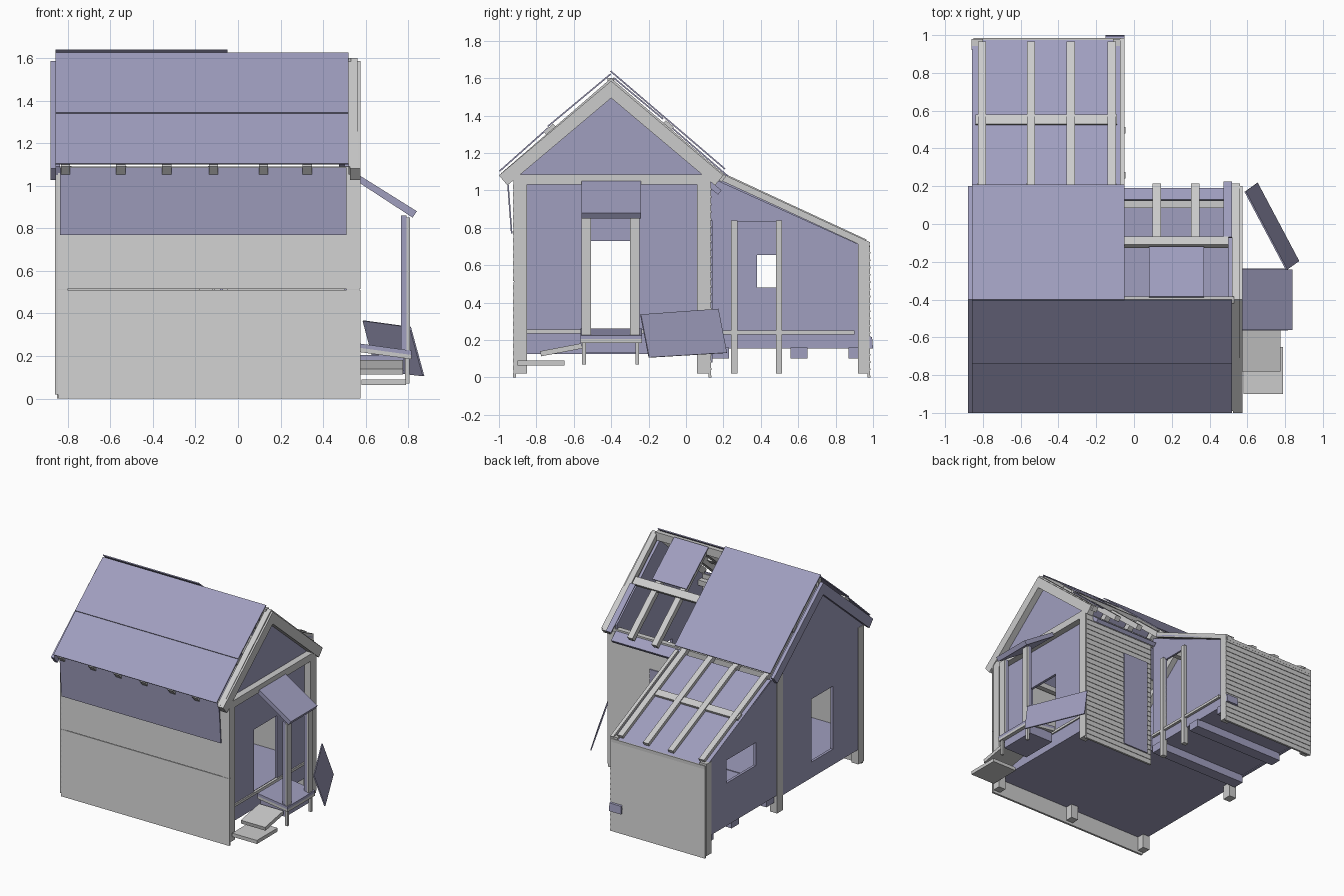
import bpy, bmesh, math
from mathutils import Vector


def material(name, rgb):
    m = bpy.data.materials.new(name)
    m.diffuse_color = (*rgb, 1)
    return m


LILAC = material("weathered_panel", (0.35, 0.343, 0.52))
GREY = material("weathered_timber", (0.54, 0.54, 0.52))


def finish(name, bm, mat):
    bmesh.ops.recalc_face_normals(bm, faces=bm.faces)
    me = bpy.data.meshes.new(name)
    bm.to_mesh(me)
    bm.free()
    ob = bpy.data.objects.new(name, me)
    bpy.context.collection.objects.link(ob)
    me.materials.append(mat)
    return ob


def extrude(name, pts, vec, mat=GREY):
    """Closed solid: polygon pts pushed along vec."""
    bm = bmesh.new()
    a = [bm.verts.new(p) for p in pts]
    b = [bm.verts.new(Vector(p) + Vector(vec)) for p in pts]
    bm.faces.new(a)
    bm.faces.new(b[::-1])
    for i in range(len(a)):
        bm.faces.new((a[i - 1], b[i - 1], b[i], a[i]))
    return finish(name, bm, mat)


def prism(name, yz, x0, x1, mat=GREY):
    return extrude(name, [(x0, y, z) for y, z in yz], (x1 - x0, 0, 0), mat)


def box(name, x0, x1, y0, y1, z0, z1, mat=GREY):
    return prism(name, [(y0, z0), (y1, z0), (y1, z1), (y0, z1)], x0, x1, mat)


def slope(name, a, b, t, x0, x1, mat=GREY):
    """Board whose top runs a -> b in the yz plane, t thick below it."""
    a, b = Vector(a), Vector(b)
    d = (b - a).normalized()
    n = Vector((d.y, -d.x)) * t
    if n.y > 0:
        n = -n
    return prism(name, [a, b, b + n, a + n], x0, x1, mat)


def cut(ob, *box_args):
    c = box(ob.name + "_cutter", *box_args)
    c.hide_render = True
    c.hide_set(True)
    m = ob.modifiers.new("opening", "BOOLEAN")
    m.operation, m.solver, m.object = "DIFFERENCE", "EXACT", c


def clapboard(name, x0, x1, y, side, z0, z1):
    """Overlapping boards: shallow sawtooth profile on the outer side."""
    n = round((z1 - z0) / 0.04)
    h = (z1 - z0) / n
    pts = [(y - side * 0.012, z1), (y - side * 0.012, z0)]
    for i in range(n):
        pts += [(y + side * 0.004, z0 + i * h), (y, z0 + (i + 1) * h)]
    prism(name, pts, x0, x1)


# Floors and joists
box("main_floor", -0.84, 0.52, -0.908, 0.12, 0.13, 0.24, LILAC)
box("lean_to_floor", -0.84, -0.07, 0.12, 0.95, 0.16, 0.235, LILAC)
for y0, y1 in ((0.56, 0.65), (0.87, 0.92), (0.14, 0.23)):
    box("floor_joist", -0.84, -0.06, y0, y1, 0.10, 0.16, LILAC)

# Corner and middle posts
for x0, x1, y0, y1, z1 in (
        (0.51, 0.57, -0.92, -0.85, 1.06), (0.51, 0.57, 0.06, 0.13, 1.06),
        (-0.86, -0.80, -0.92, -0.85, 1.06), (-0.86, -0.80, 0.06, 0.13, 1.06),
        (-0.18, -0.12, -0.91, -0.85, 1.06), (-0.86, -0.80, 0.92, 0.98, 0.72),
        (-0.11, -0.05, 0.92, 0.98, 0.72),
        (-0.085, -0.045, 0.24, 0.275, 0.84), (-0.085, -0.045, 0.48, 0.513, 0.84)):
    box("post", x0, x1, y0, y1, 0.02, z1)

# Clapboard walls
clapboard("front_wall_lower", -0.845, 0.575, -0.922, -1, 0, 0.51)
clapboard("front_wall_upper", -0.845, 0.575, -0.922, -1, 0.515, 1.09)
clapboard("back_wall", -0.05, 0.565, 0.132, 1, 0, 1.04)
clapboard("lean_to_back_wall", -0.85, -0.05, 0.982, 1, 0, 0.70)
box("back_door", -0.01, 0.21, 0.134, 0.143, 0.08, 0.84, LILAC)
prism("loose_board", [(0.98, 0.155), (1.0, 0.155), (0.995, 0.215), (0.98, 0.22)], -0.15, -0.05, LILAC)

# Left wall with two windows
left = prism("left_wall", [(-0.92, 0.13), (0.13, 0.13), (0.13, 0.155), (0.97, 0.155), (0.97, 0.70),
                           (0.2, 1.05), (-0.4, 1.56), (-0.94, 1.09), (-0.92, 1.05)], -0.855, -0.835, LILAC)
cut(left, -0.9, -0.8, -0.55, -0.29, 0.25, 0.73)
cut(left, -0.95, -0.75, 0.38, 0.73, 0.48, 0.655)

# Right gable wall with doorway
gable = prism("right_gable_wall", [(-0.91, 0.125), (0.12, 0.125), (0.12, 1.09), (-0.4, 1.54), (-0.91, 1.09)],
              0.50, 0.52, LILAC)
cut(gable, 0.4, 0.6, -0.55, -0.27, 0.25, 0.73)
box("gable_beam", 0.51, 0.57, -0.92, 0.13, 1.03, 1.085)
box("gable_sill", 0.51, 0.53, -0.86, 0.07, 0.235, 0.255)

# Lean-to right wall with open bay
side = prism("lean_to_side_wall", [(0.13, 0.155), (0.97, 0.155), (0.97, 0.69), (0.13, 1.07)],
             -0.085, -0.07, LILAC)
cut(side, -0.2, 0.0, 0.275, 0.48, 0.25, 0.83)
box("lean_to_sill_rail", -0.08, -0.05, 0.14, 0.90, 0.23, 0.25)
box("lean_to_inner_rail", -0.83, -0.81, 0.14, 0.92, 0.23, 0.25)

# Main roof framing
for x in (-0.81, -0.55, -0.335, -0.115, 0.12, 0.325, 0.54):
    slope("front_rafter", (-0.99, 1.09), (-0.4, 1.60), 0.05, x - 0.022, x + 0.022)
    slope("back_rafter", (-0.4, 1.60), (0.215, 1.075), 0.04, x - 0.022, x + 0.022)
slope("front_purlin", (-0.76, 1.312), (-0.71, 1.356), 0.035, -0.85, 0.52)
slope("back_purlin", (-0.108, 1.375), (-0.065, 1.338), 0.03, -0.85, 0.50)
box("ridge_beam", -0.85, 0.53, -0.42, -0.385, 1.54, 1.60)
for y in (-0.90, 0.085):
    box("wall_plate", -0.84, 0.56, y, y + 0.04, 1.02, 1.06)
for x0, x1, m in ((0.525, 0.575, GREY), (-0.88, -0.855, LILAC)):
    slope("front_bargeboard", (-1.0, 1.08), (-0.4, 1.585), 0.07, x0, x1, m)
    slope("back_bargeboard", (-0.4, 1.585), (0.2, 1.08), 0.07, x0, x1, m)

# Roof sheets
slope("front_roof_lower_sheet", (-1.0, 1.105), (-0.738, 1.338), 0.008, -0.857, 0.52, LILAC)
slope("front_roof_upper_sheet", (-0.742, 1.344), (-0.405, 1.625), 0.008, -0.857, 0.52, LILAC)
slope("back_roof_sheet", (-0.40, 1.64), (0.21, 1.118), 0.008, -0.857, -0.05, LILAC)
slope("back_roof_patch", (-0.385, 1.605), (-0.12, 1.385), 0.008, 0.08, 0.37, LILAC)
slope("back_roof_strip", (-0.07, 1.335), (0.225, 1.08), 0.008, 0.475, 0.52, LILAC)

# Hanging boards below the eaves
slope("front_eave_board", (-0.952, 1.085), (-0.928, 0.77), 0.008, -0.835, 0.51, LILAC)
slope("back_eave_board", (0.13, 1.05), (0.19, 1.0), 0.03, -0.05, 0.50, LILAC)

# Lean-to roof
slope("lean_to_roof_sheet", (0.2, 1.065), (0.975, 0.705), 0.008, -0.857, -0.05, LILAC)
for x in (-0.805, -0.545, -0.335, -0.118):
    slope("lean_to_rafter", (0.2, 1.092), (0.965, 0.737), 0.032, x - 0.022, x + 0.022)
slope("lean_to_purlin", (0.53, 0.930), (0.58, 0.908), 0.025, -0.84, -0.09)
slope("lean_to_bargeboard", (0.2, 1.085), (0.985, 0.722), 0.035, -0.075, -0.05)
box("lean_to_plate", -0.85, -0.06, 0.94, 0.985, 0.68, 0.705)

# Porch
for name, dz, m in (("porch_floor", 0.02, LILAC), ("porch_floor_frame", 0.0, GREY)):
    extrude(name, [(0.56, -0.565, 0.24 + dz), (0.815, -0.565, 0.205 + dz),
                   (0.815, -0.565, 0.185 + dz), (0.56, -0.565, 0.22 + dz)], (0, 0.33, 0), m)
box("porch_floor_skirt", 0.57, 0.78, -0.54, -0.25, 0.13, 0.205, LILAC)
for y in (-0.56, -0.30):
    box("porch_post_inner", 0.765, 0.792, y + 0.005, y + 0.05, 0.20, 0.86, LILAC)
    box("porch_post_outer", 0.792, 0.807, y, y + 0.052, 0.20, 0.85)
for y in (-0.555, -0.27):
    box("porch_foot", 0.785, 0.805, y, y + 0.02, 0.07, 0.21)
extrude("porch_canopy", [(0.56, -0.56, 1.055), (0.84, -0.56, 0.88), (0.82, -0.56, 0.85), (0.56, -0.56, 1.02)],
        (0, 0.32, 0), LILAC)

# Steps and fallen door
slope("tilted_step", (-0.78, 0.14), (-0.56, 0.182), 0.028, 0.57, 0.775)
box("bottom_step", 0.58, 0.79, -0.90, -0.65, 0.063, 0.09)
extrude("fallen_door", [(0.585, 0.17, 0.365), (0.805, -0.245, 0.335), (0.868, -0.20, 0.105), (0.648, 0.215, 0.13)],
        (0.007, 0.004, 0.002), LILAC)
